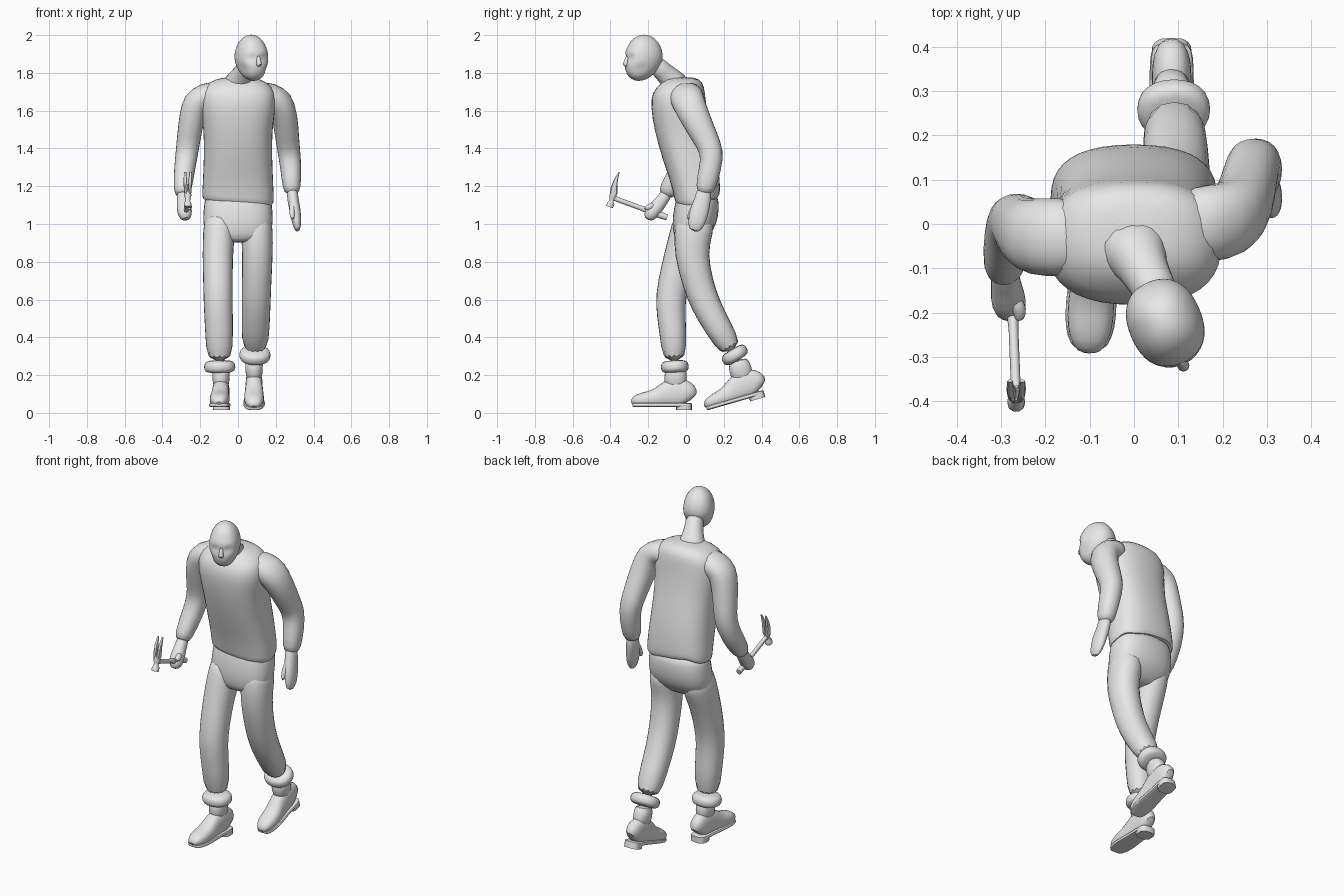
import bpy, bmesh
from math import sin, cos, pi, copysign, radians
from mathutils import Vector, Matrix

if "Cube" in bpy.data.objects:
    bpy.data.objects.remove(bpy.data.objects["Cube"])

grey = bpy.data.materials.new("plain grey")
grey.use_nodes = True
grey.diffuse_color = (.8, .8, .8, 1)
grey.node_tree.nodes["Principled BSDF"].inputs["Base Color"].default_value = grey.diffuse_color


def rounded(value, power):
    """Push a sine or cosine towards a squarer outline."""
    return copysign(abs(value) ** (2 / power), value)


def tube(name, path, widths, depths=None, sides=12, power=2.2, flat=False,
         edit=None, place=None, smooth=True, crease_angle=60):
    """Loft rounded rings along a path; widths run across x, depths run fore and aft."""
    depths = depths or widths
    centres = [Vector(point) for point in path]
    last = len(centres) - 1
    grow = 4 / (3 + cos(2 * pi / sides)) if smooth else 1
    bm = bmesh.new()
    loops = []
    for i, centre in enumerate(centres):
        along = centres[min(i + 1, last)] - centres[max(i - 1, 0)]
        along = Vector((0, 0, 1)) if flat else along.normalized()
        across = Vector((1, 0, 0))
        across = (across - along * across.dot(along)).normalized()
        depth_axis = along.cross(across)
        loop = []
        for k in range(sides):
            angle = 2 * pi * k / sides
            offset = across * widths[i] * rounded(cos(angle), power)
            offset += depth_axis * depths[i] * rounded(sin(angle), power)
            loop.append(bm.verts.new(centre + offset * grow))
        loops.append(loop)
    for low, high in zip(loops, loops[1:]):
        for k in range(sides):
            bm.faces.new((low[k - 1], low[k], high[k], high[k - 1]))
    bm.faces.new(loops[0])
    bm.faces.new(loops[-1])
    if edit:
        for vert in bm.verts:
            edit(vert.co)
    if place:
        bm.transform(place)
    bmesh.ops.recalc_face_normals(bm, faces=bm.faces)
    mesh = bpy.data.meshes.new(name)
    bm.to_mesh(mesh)
    bm.free()
    mesh.materials.append(grey)
    part = bpy.data.objects.new(name, mesh)
    bpy.context.collection.objects.link(part)
    if smooth:
        part.modifiers.new("rounding", "SUBSURF").levels = 1
        part.modifiers["rounding"].render_levels = 1
    bpy.ops.object.select_all(action="DESELECT")
    bpy.context.view_layer.objects.active = part
    part.select_set(True)
    bpy.ops.object.shade_smooth_by_angle(angle=radians(crease_angle))


def hem(co):
    """Raise and crease the back of the sweater's lower edge."""
    if co.z < 1.16:
        co.z += max(co.y - .05, 0) * .3 - co.x * .08
        if co.y > .1:
            co.z += .012 * sin(co.x * 45)


# Sweater body, from hem to collar
tube("sweater_body",
     [(0, .06, 1.12), (0, .06, 1.11), (0, .06, 1.13), (0, .05, 1.22), (0, .02, 1.35),
      (0, -.02, 1.5), (0, -.04, 1.62), (0, -.04, 1.7), (0, -.02, 1.75), (0, -.02, 1.78)],
     widths=[.16, .185, .19, .186, .18, .18, .2, .2, .16, .08],
     depths=[.09, .115, .12, .13, .147, .148, .147, .14, .11, .07],
     sides=20, power=2.5, flat=True, edit=hem)

# Sleeves share one taper from shoulder to wrist
sleeve_paths = {
    "left": [(.1, 0, 1.7), (.17, 0, 1.68), (.225, .01, 1.65), (.25, .05, 1.56), (.26, .1, 1.46),
             (.27, .14, 1.38), (.28, .13, 1.3), (.285, .1, 1.18), (.286, .1, 1.16)],
    "right": [(-.1, -.03, 1.7), (-.17, -.03, 1.68), (-.225, -.03, 1.65), (-.245, -.02, 1.56),
              (-.26, 0, 1.46), (-.27, .01, 1.38), (-.283, -.02, 1.29), (-.295, -.1, 1.17),
              (-.294, -.11, 1.15)],
}
for side, path in sleeve_paths.items():
    tube(side + "_sleeve", path,
         widths=[.06, .07, .075, .068, .063, .06, .056, .048, .03],
         depths=[.08, .09, .088, .078, .069, .062, .06, .053, .03])

# Open left hand and gripping right hand
tube("left_hand", [(.285, .1, 1.2), (.29, .09, 1.13), (.303, .07, 1.07), (.312, .055, 1), (.316, .04, .96)],
     widths=[.03, .03, .03, .025, .01], depths=[.04, .042, .052, .046, .025])
tube("left_thumb", [(.29, .06, 1.12), (.285, .03, 1.07), (.288, .01, 1.02)],
     widths=[.018, .016, .01], sides=8)
tube("right_hand", [(-.294, -.09, 1.18), (-.29, -.13, 1.12), (-.285, -.165, 1.08), (-.28, -.19, 1.05), (-.275, -.2, 1.02)],
     widths=[.032, .032, .04, .038, .02])
tube("right_thumb", [(-.275, -.165, 1.1), (-.255, -.195, 1.09), (-.26, -.22, 1.08)],
     widths=[.018, .017, .01], sides=8)

# Neck, leaning forward out of the collar
tube("neck", [(-.01, -.03, 1.71), (.01, -.08, 1.77), (.035, -.125, 1.81), (.06, -.175, 1.86)],
     widths=[.1, .06, .05, .05], depths=[.08, .06, .05, .05])


def shape_face(co):
    """Carry the jaw forward, square the brow and sink the eyes and cheeks."""
    if co.z < 0:
        co.y += co.z / 4
    if co.y < -.04:
        if abs(co.z) < .012 and .012 < abs(co.x) < .055:
            co.y += .012
        if .015 < co.z < .035:
            co.y -= .006
        if -.08 < co.z < -.04 and abs(co.x) > .03:
            co.x *= .9


# Head: an egg of rings, turned towards the model's left
head_place = Matrix.Translation((.07, -.222, 1.88)) @ Matrix.Rotation(radians(23), 4, "Z")
turns = [pi * (i + .5) / 15 for i in range(15)]
tube("head", [(0, 0, -.123 * cos(turn)) for turn in turns],
     widths=[.084 * sin(turn) for turn in turns], depths=[.1 * sin(turn) for turn in turns],
     sides=24, power=2.3, flat=True, edit=shape_face, place=head_place)
tube("nose", [(0, -.094, .015), (0, -.104, -.02), (0, -.108, -.035), (0, -.1, -.048)],
     widths=[.008, .012, .015, .01], sides=8, flat=True, place=head_place)

# Trouser seat
tube("trouser_seat", [(0, .06, 1.18), (0, .06, 1.12), (0, .05, 1.04), (0, .04, .97), (0, .02, .92), (0, .02, .9)],
     widths=[.165, .178, .185, .183, .15, .09], depths=[.1, .115, .122, .11, .08, .05],
     sides=16, power=2.5, flat=True)

# Trouser legs share one taper, each ending in a rolled cuff
leg_paths = {
    "left": [(.098, .055, 1.05), (.1, .04, .96), (.104, .025, .84), (.098, .065, .68),
             (.096, .1, .58), (.094, .165, .46), (.09, .25, .32)],
    "right": [(-.098, .045, 1.05), (-.1, .02, .96), (-.108, -.025, .84), (-.106, -.07, .68),
              (-.105, -.085, .57), (-.1, -.07, .44), (-.097, -.06, .26)],
}
for side, path in leg_paths.items():
    tube(side + "_trouser_leg", path,
         widths=[.08, .085, .081, .078, .077, .074, .07],
         depths=[.1, .104, .089, .082, .079, .072, .063])
    end = Vector(path[-1])
    step = (end - Vector(path[-2])).normalized() * .02
    tube(side + "_trouser_cuff", [end - step, end, end + step, end + step * 2, end + step * 2.5],
         widths=[.066, .082, .084, .08, .05], depths=[.06, .073, .075, .07, .045])

# Shoes: the trailing left foot is tipped onto its toe
shoe_places = {
    "left": Matrix.Translation((.085, .335, .066)) @ Matrix.Rotation(radians(16), 4, "X"),
    "right": Matrix.Translation((-.09, -.055, .02)) @ Matrix.Rotation(radians(-3), 4, "Z"),
}
lengths = [-.23, -.22, -.18, -.12, -.07, -.02, .03, .07, .085]
tops = [.05, .078, .098, .108, .14, .175, .178, .15, .1]
half_widths = [.02, .038, .052, .053, .048, .045, .045, .042, .025]
for side, place in shoe_places.items():
    tube(side + "_shoe_upper", [(0, y, top / 2) for y, top in zip(lengths, tops)],
         half_widths, [top / 2 - .01 for top in tops], power=2.5, place=place)
    tube(side + "_shoe_ankle", [(0, 0, .1), (0, 0, .17), (0, 0, .23)],
         widths=[.042, .046, .05], depths=[.06, .06, .056], flat=True, place=place)
    tube(side + "_shoe_sole", [(0, y, .022) for y in lengths],
         [w + .004 for w in half_widths], [.011] * len(lengths), power=5, place=place, crease_angle=40)
    tube(side + "_shoe_heel", [(0, .045, -.006), (0, .045, .03)], widths=[.046] * 2, depths=[.042] * 2,
         sides=16, power=3, flat=True, place=place, smooth=False, crease_angle=40)

# Hammer: handle, striking head and split claw
tube("hammer_handle", [(-.278, -.1, 1.035), (-.277, -.16, 1.055), (-.272, -.24, 1.085), (-.266, -.39, 1.14)],
     widths=[.014, .015, .011, .011], depths=[.016, .018, .013, .013], sides=8, smooth=False)
hammer_x = -.266
tube("hammer_head", [(hammer_x, -.405, 1.09), (hammer_x, -.398, 1.11), (hammer_x, -.396, 1.12),
                     (hammer_x, -.391, 1.135), (hammer_x, -.387, 1.15), (hammer_x, -.381, 1.17)],
     widths=[.02, .02, .013, .014, .019, .018], sides=10, smooth=False, crease_angle=40)
for side, sign in (("left", 1), ("right", -1)):
    tube(side + "_hammer_claw",
         [(hammer_x + sign * .008, -.383, 1.16), (hammer_x + sign * .011, -.381, 1.19),
          (hammer_x + sign * .013, -.372, 1.23), (hammer_x + sign * .014, -.354, 1.275)],
         widths=[.01, .01, .009, .006], depths=[.02, .018, .011, .003],
         sides=8, smooth=False, crease_angle=40)
